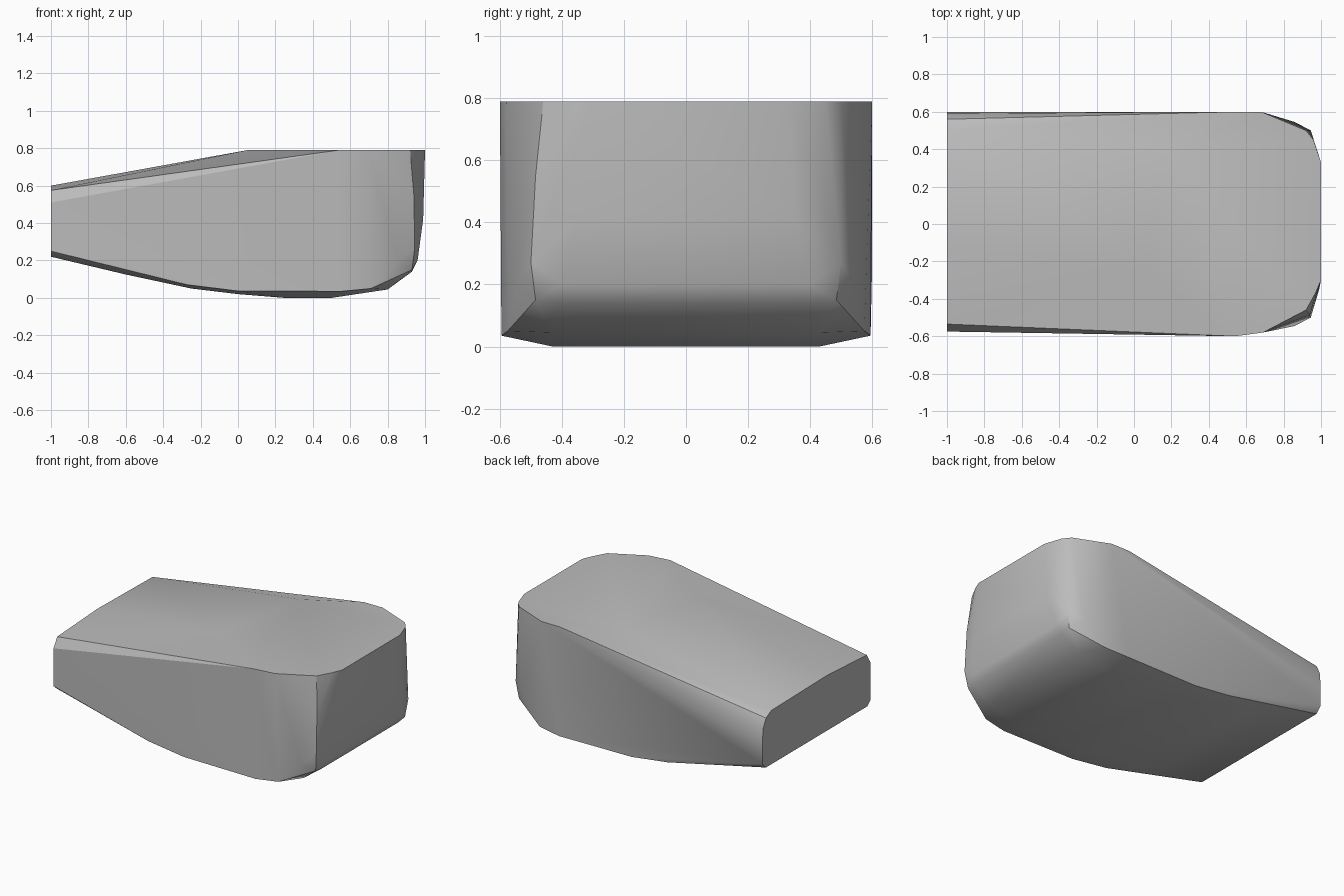
import bpy
import bmesh
import math

default_cube = bpy.data.objects.get("Cube")
if default_cube:
    bpy.data.objects.remove(default_cube, do_unlink=True)


def make_material(name, colour):
    material = bpy.data.materials.new(name)
    material.use_nodes = True
    material.diffuse_color = colour
    shader = material.node_tree.nodes["Principled BSDF"]
    shader.inputs["Base Color"].default_value = colour
    return material


def mirrored(points):
    """Return points given as (x, half width, z) on both sides."""
    return [(x, side * y, z) for x, y, z in points for side in (-1, 1)]


def at_x(x, section):
    """Place a (y, z) section at one station along the length."""
    return [(x, y, z) for y, z in section]


def at_z(z, outline):
    """Place an (x, y) outline at one height."""
    return [(x, y, z) for x, y in outline]


def hull_object(name, points, material):
    """Wrap the guide points in a closed skin with soft shading."""
    bm = bmesh.new()
    for point in points:
        bm.verts.new(point)
    result = bmesh.ops.convex_hull(bm, input=bm.verts[:])
    leftovers = set(result["geom_interior"] + result["geom_unused"])
    loose = [v for v in leftovers if isinstance(v, bmesh.types.BMVert) and v.is_valid]
    bmesh.ops.delete(bm, geom=loose, context="VERTS")
    bmesh.ops.dissolve_limit(
        bm, angle_limit=math.radians(0.5), verts=bm.verts[:], edges=bm.edges[:]
    )
    bmesh.ops.recalc_face_normals(bm, faces=bm.faces[:])

    mesh = bpy.data.meshes.new(name)
    bm.to_mesh(mesh)
    bm.free()
    mesh.materials.append(material)
    obj = bpy.data.objects.new(name, mesh)
    bpy.context.collection.objects.link(obj)

    bpy.ops.object.select_all(action="DESELECT")
    obj.select_set(True)
    bpy.context.view_layer.objects.active = obj
    bpy.ops.object.shade_smooth_by_angle(angle=math.radians(30))
    return obj


# Flat narrow end, with one broadly rounded upper corner
narrow_end = at_x(-1, [
    (-.54, .22), (-.575, .25), (-.575, .51), (-.535, .575), (-.1, .6),
    (.5, .59), (.56, .56), (.59, .5), (.6, .4), (.6, .26), (.56, .22),
])

# Level outline of the deck at the tall end
deck = at_z(.79, [
    (.05, -.25), (.18, .4), (.54, -.6), (.69, -.58), (.92, -.46),
    (.97, -.37), (1, -.3), (1, .33), (.96, .45), (.92, .5),
    (.68, .6), (.54, .6),
])

# Curved underside
belly = mirrored([
    (-.6, .52, .125), (-.25, .48, .05), (0, .44, .02),
    (.25, .43, 0), (.5, .43, 0), (.8, .43, .045),
])

# Lower edges of the two long sides
side_edges = mirrored([
    (-.27, .585, .07), (0, .59, .037), (.55, .595, .035), (.71, .575, .05),
])

# Rounded corners and bulging face of the tall end
tall_end = mirrored([
    (.94, .485, .55), (.945, .5, .27), (.93, .485, .15),
    (.86, .545, .2), (.93, .41, .14), (.96, .4, .2), (.99, .35, .42),
])

grey = make_material("plain grey", (.5, .5, .5, 1))
hull_object("rounded_wedge_body",
            narrow_end + deck + belly + side_edges + tall_end, grey)
